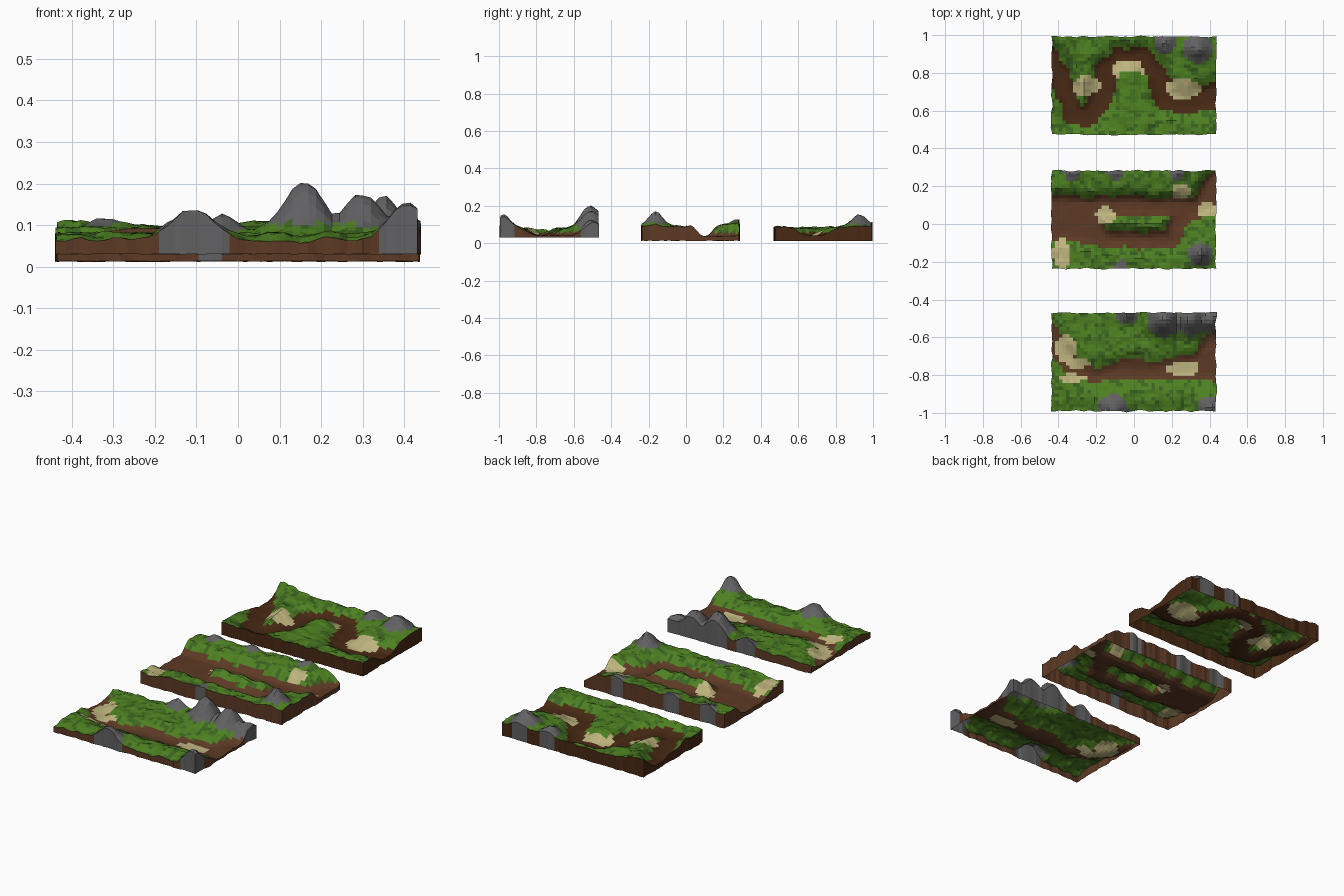
import bpy, bmesh, math, random
from mathutils import Vector, noise

if "Cube" in bpy.data.objects:
    bpy.data.objects.remove(bpy.data.objects["Cube"])

random.seed(4)
NX, NY, W, D = 46, 28, 0.87, 0.52
COLOURS = [("grass", (0.075, 0.22, 0.015)), ("dark_grass", (0.045, 0.13, 0.015)),
           ("earth", (0.11, 0.042, 0.018)), ("dark_earth", (0.065, 0.022, 0.007)),
           ("sand", (0.52, 0.46, 0.21)), ("rock", (0.12, 0.12, 0.125))]
MATS = []
for name, c in COLOURS:
    m = bpy.data.materials.new(name)
    m.diffuse_color = (*c, 1)
    m.use_nodes = True
    m.node_tree.nodes["Principled BSDF"].inputs["Base Color"].default_value = m.diffuse_color
    MATS.append(m)
GRASS, DARK, EARTH, DEEP, SAND, ROCK = range(6)


def smooth(t):
    t = max(0, min(1, t))
    return t * t * (3 - 2 * t)


def path_distance(x, y, path):
    # distance to a river centre line of (x, y, half width), minus its half width
    best = 9
    for (ax, ay, aw), (bx, by, bw) in zip(path, path[1:]):
        dx, dy = bx - ax, by - ay
        t = max(0, min(1, ((x - ax) * dx + (y - ay) * dy) / (dx * dx + dy * dy)))
        best = min(best, math.hypot(x - ax - t * dx, y - ay - t * dy) - aw - t * (bw - aw))
    return best


def make_tile(name, cy, base, bed, top, rivers, hills, sands, earth, bank, swells=()):
    def wobble(x, y, s):
        return noise.noise(Vector((x * s, y * s, cy * 7)))

    def river(x, y):
        return min(path_distance(x, y, r) for r in rivers) + 0.015 * wobble(x, y, 14)

    def hill(x, y):
        # rocky peak height and relative closeness
        h, k = 0, 0
        for hx, hy, amp, s in hills:
            g = math.exp(-((x - hx) ** 2 + (y - hy) ** 2) / (2 * s * s))
            h, k = max(h, amp * g), max(k, g)
        return h, k

    def height(x, y):
        k = smooth((river(x, y) + bank * 0.4) / bank)
        g = top + sum(a * math.exp(-((x - sx) / rx) ** 2 - ((y - sy) / ry) ** 2)
                      for sx, sy, rx, ry, a in swells)
        z = bed + (g - bed) * k
        z += (0.002 + 0.009 * k) * wobble(x, y, 16) + 0.003 * k * random.uniform(-1, 1)
        return max(z + hill(x, y)[0], base + 0.006)

    def zone(x, y):
        if hill(x, y)[1] > 0.22:
            return ROCK
        n = 0.35 * wobble(x, y, 22)
        if any(((x - sx) / rx) ** 2 + ((y - sy) / ry) ** 2 < 1 + n for sx, sy, rx, ry in sands):
            return SAND
        if river(x, y) < 0:
            return earth
        return DARK if wobble(x, y, 30) + random.uniform(-.2, .2) > 0.22 else GRASS

    # height field surface with slightly ragged borders
    bm = bmesh.new()
    grid = []
    for j in range(NY + 1):
        row = []
        for i in range(NX + 1):
            x, y = (i / NX - 0.5) * W, cy + (j / NY - 0.5) * D
            z = height(x, y)
            if i in (0, NX):
                x += 0.009 * wobble(x, y, 18) + random.uniform(-.002, .002)
            if j in (0, NY):
                y += 0.009 * wobble(x, y, 18) + random.uniform(-.002, .002)
            row.append(bm.verts.new((x, y, z)))
        grid.append(row)
    for j in range(NY):
        for i in range(NX):
            f = bm.faces.new((grid[j][i], grid[j][i + 1], grid[j + 1][i + 1], grid[j + 1][i]))
            c = f.calc_center_median()
            f.material_index = zone(c.x, c.y)
    # skirt walls, open underneath
    rim = (grid[0][:-1] + [r[-1] for r in grid[:-1]] + grid[-1][:0:-1]
           + [r[0] for r in grid[:0:-1]])
    low = [bm.verts.new((v.co.x, v.co.y, base + random.uniform(-.001, .001))) for v in rim]
    for a in range(len(rim)):
        b = (a + 1) % len(rim)
        f = bm.faces.new((low[a], low[b], rim[b], rim[a]))
        mid = (rim[a].co + rim[b].co) / 2
        f.material_index = ROCK if hill(mid.x, mid.y)[1] > 0.22 else earth
    me = bpy.data.meshes.new(name)
    bm.to_mesh(me)
    bm.free()
    for m in MATS:
        me.materials.append(m)
    ob = bpy.data.objects.new(name, me)
    bpy.context.collection.objects.link(ob)
    return ob


# front tile: straight river valley with tall rocks
make_tile("valley_tile", -0.725, 0.03, 0.041, 0.078,
          [[(-.46, -.54, .04), (-.40, -.66, .05), (-.31, -.76, .05), (-.2, -.80, .03),
            (-.05, -.765, .055), (.12, -.775, .05), (.27, -.755, .06), (.46, -.73, .10)],
           [(.33, -.72, .03), (.41, -.62, .05), (.46, -.61, .05)]],
          [(.16, -.505, .125, .05), (.30, -.505, .095, .048), (.40, -.5, .045, .04),
           (-.04, -.465, .05, .034), (-.11, -.98, .078, .048), (.41, -.98, .085, .042)],
          [(-.36, -.66, .055, .075), (-.30, -.73, .07, .03), (-.33, -.81, .07, .025),
           (.26, -.76, .09, .04)],
          EARTH, 0.11, [(0, -.99, .9, .04, -.015)])

# middle tile: river parting round an island
make_tile("island_tile", 0.028, 0.013, 0.037, 0.092,
          [[(-.46, .03, .12), (-.28, .03, .12), (-.2, .09, .06), (.0, .10, .05),
            (.2, .09, .05), (.35, .09, .06), (.46, .20, .10)],
           [(-.28, .02, .11), (-.17, -.07, .045), (.1, -.085, .04), (.2, -.07, .05),
            (.26, .07, .05)]],
          [(.35, -.155, .078, .036), (-.33, .28, .022, .025), (-.1, .28, .015, .025),
           (.23, .28, .015, .025), (-.07, -.22, .01, .02)],
          [(-.15, .05, .05, .045), (.39, .08, .055, .04), (.25, .18, .05, .04),
           (-.38, -.15, .045, .08)],
          EARTH, 0.085, [(.05, .02, .17, .05, -.002), (.15, .27, .3, .06, .02),
                         (-.38, -.15, .08, .1, -.03)])

# back tile: winding river bends
make_tile("meander_tile", 0.738, 0.012, 0.04, 0.083,
          [[(-.46, .93, .03), (-.41, .82, .05), (-.36, .70, .055), (-.32, .58, .05),
            (-.23, .58, .055), (-.17, .69, .06), (-.15, .82, .055), (-.07, .89, .05),
            (.05, .89, .05), (.12, .80, .055), (.17, .68, .065), (.28, .64, .06),
            (.46, .70, .07)]],
          [(.335, .935, .072, .045), (.165, .965, .034, .034)],
          [(-.25, .735, .08, .05), (-.03, .815, .085, .055), (.26, .72, .09, .055)],
          DEEP, 0.10, [(-.44, 1.0, .12, .1, .03), (.44, .48, .2, .1, .006)])

# green tongue reaching into the middle bend
ob = bpy.data.objects["meander_tile"]
for p in ob.data.polygons:
    c = p.center
    if p.normal.z > .3 and abs(c.x + .02) < .05 and .6 < c.y < .82:
        p.material_index = GRASS

# stand on the floor, centred
obs = list(bpy.context.collection.objects)
pts = [v.co for o in obs for v in o.data.vertices]
mid = [(max(p[k] for p in pts) + min(p[k] for p in pts)) / 2 for k in (0, 1)]
for o in obs:
    for v in o.data.vertices:
        v.co.x -= mid[0]
        v.co.y -= mid[1]
